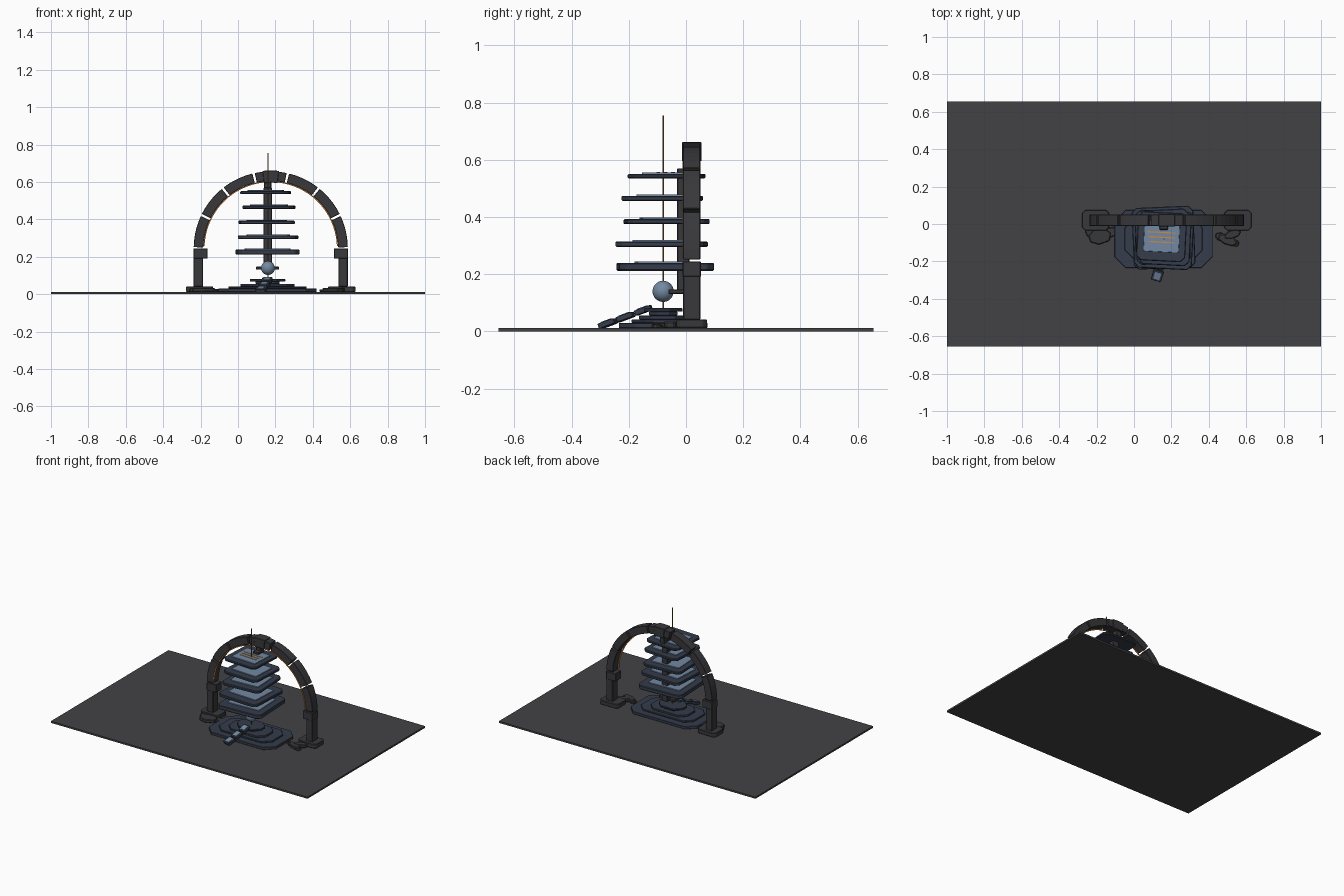
import bpy, bmesh, math, random
from mathutils import Vector, Matrix

if "Cube" in bpy.data.objects:
    bpy.data.objects.remove(bpy.data.objects["Cube"])

random.seed(4)

def material(name, r, g, b):
    m = bpy.data.materials.new(name)
    m.diffuse_color = (r, g, b, 1)
    m.use_nodes = True
    m.node_tree.nodes["Principled BSDF"].inputs["Base Color"].default_value = m.diffuse_color
    return m

GROUND = material("ground_grey", .055, .055, .06)
STONE = material("dark_stone", .04, .04, .045)
SLATE = material("slate_blue", .035, .045, .07)
PANEL = material("pale_blue", .17, .25, .36)
AMBER = material("amber", .65, .25, .05)
BRONZE = material("bronze", .25, .13, .04)

def finish(name, bm, mat, bevel=0):
    bmesh.ops.recalc_face_normals(bm, faces=bm.faces)
    me = bpy.data.meshes.new(name)
    bm.to_mesh(me)
    bm.free()
    ob = bpy.data.objects.new(name, me)
    bpy.context.collection.objects.link(ob)
    me.materials.append(mat)
    if bevel:
        mod = ob.modifiers.new("edge", 'BEVEL')
        mod.width, mod.segments = bevel, 1
    return ob

def prism(name, pts, z0, z1, mat, bevel=0, matrix=None):
    """Extrude an outline in XY from z0 to z1."""
    bm = bmesh.new()
    face = bm.faces.new([bm.verts.new((x, y, z0)) for x, y in pts])
    ext = bmesh.ops.extrude_face_region(bm, geom=[face])
    up = [v for v in ext["geom"] if isinstance(v, bmesh.types.BMVert)]
    bmesh.ops.translate(bm, verts=up, vec=(0, 0, z1 - z0))
    if matrix:
        bm.transform(matrix)
    return finish(name, bm, mat, bevel)

def box(name, x0, x1, y0, y1, z0, z1, mat, bevel=.003):
    return prism(name, [(x0, y0), (x1, y0), (x1, y1), (x0, y1)], z0, z1, mat, bevel)

def chamfered(w, d, c):
    x, y = w / 2, d / 2
    return [(-x + c, -y), (x - c, -y), (x, -y + c), (x, y - c),
            (x - c, y), (-x + c, y), (-x, y - c), (-x, -y + c)]

def placed(x, y, z=0, deg=0):
    return Matrix.Translation((x, y, z)) @ Matrix.Rotation(math.radians(deg), 4, 'Z')

# Ground plate
box("ground_plate", -1, 1, -.655, .655, 0, .012, GROUND, 0)

# Arch: seven voussoirs with open joints, standing in the XZ plane
CX, CZ = .175, .245
UPRIGHT = Matrix.Translation((CX, 0, CZ)) @ Matrix.Rotation(math.pi / 2, 4, 'X')

def arc_outline(r0, r1, a0, a1, n):
    ang = [math.radians(a0 + (a1 - a0) * i / n) for i in range(n + 1)]
    return ([(r1 * math.cos(a), r1 * math.sin(a)) for a in ang] +
            [(r0 * math.cos(a), r0 * math.sin(a)) for a in reversed(ang)])

step = 180 / 7
for i in range(7):
    prism(f"arch_block_{i+1}", arc_outline(.36, .412, i * step + .9, (i + 1) * step - .9, 5),
          -.05, .01, STONE, .002, UPRIGHT)
prism("keystone", arc_outline(.352, .417, 84, 96, 2), -.054, .014, STONE, .002, UPRIGHT)
prism("arch_light_strip", arc_outline(.354, .36, 2, 178, 40), .006, .012, AMBER, 0, UPRIGHT)

# Arch legs, mirrored about the arch centre
for side, s in (("left", -1), ("right", 1)):
    x = CX + s * .387
    box(f"{side}_post", x - .025, x + .025, -.01, .05, .04, .24, STONE)
    x2 = CX + s * .375
    box(f"{side}_capital", x2 - .038, x2 + .038, -.012, .052, .19, .245, STONE)
    xf = CX + s * .38
    prism(f"{side}_foot", chamfered(.145, .108, .015), .012, .042, STONE, .003,
          placed(xf, .02))

# Stepped dais
for i, (w, d, c, z0, z1) in enumerate([
        (.525, .31, .06, .012, .03), (.415, .22, .05, .03, .042),
        (.29, .17, .045, .042, .056), (.13, .10, .03, .056, .069),
        (.19, .135, .045, .069, .081)]):
    prism(f"dais_step_{i+1}", chamfered(w, d, c), z0, z1, SLATE, .002, placed(.158, -.08))

# Tilted ramp planks leading up to the dais
a, b = Vector((.125, -.275, .03)), Vector((.155, -.15, .076))
for i in range(3):
    p = a.lerp(b, i / 2)
    m = placed(p.x, p.y, p.z, -13 + (i - 1) * 4) @ Matrix.Rotation(math.radians(20), 4, 'X')
    prism(f"ramp_plank_{i+1}", chamfered(.055, .06, .006), -.012, .006, SLATE, .001, m)
    prism(f"ramp_panel_{i+1}", chamfered(.034, .04, .003), .006, .009, PANEL, 0, m)

# Floating tiers: slightly twisted slabs with inset panels
tiers = [(.158, -.073, .226, .33, .028, 2.5), (.161, -.085, .305, .31, .02, -3),
         (.153, -.068, .384, .29, .018, 3), (.166, -.083, .465, .274, .018, -3),
         (.148, -.068, .543, .262, .016, -3)]
for i, (x, y, z, w, t, rot) in enumerate(tiers):
    m = placed(x, y, z, rot)
    prism(f"tier_slab_{i+1}", chamfered(w, w, .025), -t / 2, t / 2, SLATE, .004, m)
    prism(f"tier_panel_{i+1}", chamfered(w * .72, w * .62, .006), t / 2 - .002, t / 2 + .005,
          PANEL, .001, m)

# Amber inlays on the top tier
for i in range(3):
    m = placed(.148, -.045 - i * .026, .555, -3)
    prism(f"top_inlay_{i+1}", chamfered(.15 - .01 * i, .006, .001), 0, .003, AMBER, 0, m)

# Spine, hanger, orb bracket
box("spine", .137, .181, -.031, .012, .13, .57, STONE)
box("spine_hanger", .14, .178, 0, .04, .54, .61, STONE)
box("orb_bracket", .097, .22, -.062, -.008, .131, .147, STONE)

# Orb
bm = bmesh.new()
bmesh.ops.create_uvsphere(bm, u_segments=32, v_segments=16, radius=.037,
                          matrix=Matrix.Translation((.16, -.08, .14)))
for f in bm.faces:
    f.smooth = True
finish("orb", bm, PANEL)

# Central mast
bm = bmesh.new()
bmesh.ops.create_cone(bm, cap_ends=True, segments=10, radius1=.003, radius2=.003, depth=.675,
                      matrix=Matrix.Translation((.16, -.08, .4175)))
finish("mast", bm, BRONZE)

# Flat rubble beside each foot
rubble = [(-.185, -.065, .075, .05, .022), (-.22, -.04, .05, .04, .018), (-.125, -.045, .04, .03, .015),
          (.50, -.085, .06, .032, .02), (.525, -.055, .05, .025, .022), (.465, -.07, .04, .026, .014),
          (.535, -.10, .035, .022, .012)]
for i, (x, y, rx, ry, h) in enumerate(rubble):
    pts = []
    for k in range(7):
        r = random.uniform(.8, 1)
        t = math.tau * k / 7
        pts.append((rx * r * math.cos(t), ry * r * math.sin(t)))
    prism(f"rubble_{i+1}", pts, .012, .012 + h, STONE, .004, placed(x, y, 0, random.uniform(-25, 25)))
